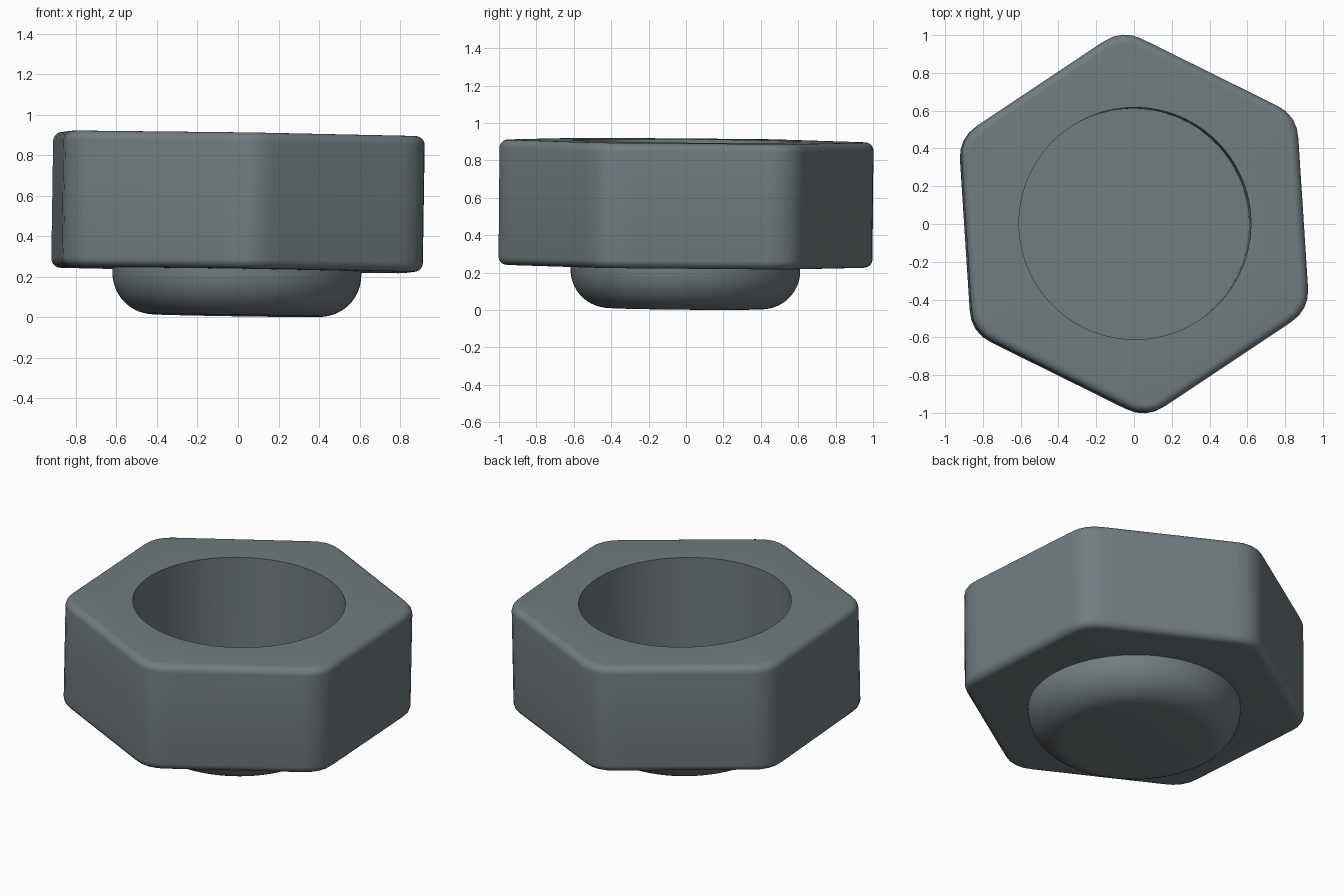
import bpy, bmesh
from math import sin, cos, pi, sqrt, radians, atan2

if "Cube" in bpy.data.objects:
    bpy.data.objects.remove(bpy.data.objects["Cube"])

SEG = 120
PIVOT = 0.57
HOLE = 0.614
TOP, BOTTOM = 0.904, 0.234
TWIST = radians(93.7)

# Dark blue-grey metal
steel = bpy.data.materials.new("dark_steel")
steel.diffuse_color = (0.167, 0.2, 0.213, 1)
steel.use_nodes = True
steel.node_tree.nodes["Principled BSDF"].inputs["Base Color"].default_value = steel.diffuse_color


def hex_ring(inset):
    # Rounded hexagon radius as a function of angle
    ap, r = 0.893 - inset, 0.19 - inset
    d = ap / cos(pi / 6) - r / cos(pi / 6)
    tangent = atan2(r * sin(pi / 6), d + r * cos(pi / 6))

    def radius(i):
        phi = abs((i * 2 * pi / SEG + pi / 6) % (pi / 3) - pi / 6)
        if phi < tangent:
            return d * cos(phi) + sqrt(r * r - (d * sin(phi)) ** 2)
        return ap / cos(pi / 6 - phi)
    return radius


def build(name, rings, closed):
    # Stack of (radius function, z) rings joined into a surface
    bm = bmesh.new()
    loops = []
    for f, z in rings:
        loops.append([bm.verts.new((f(i) * cos(i * 2 * pi / SEG + TWIST),
                                    f(i) * sin(i * 2 * pi / SEG + TWIST), z - PIVOT))
                      for i in range(SEG)])
    pairs = list(zip(loops, loops[1:]))
    if closed:
        pairs.append((loops[-1], loops[0]))
    else:
        bm.faces.new(loops[0])
        bm.faces.new(loops[-1])
    for a, b in pairs:
        for i in range(SEG):
            j = (i + 1) % SEG
            bm.faces.new((a[i], a[j], b[j], b[i]))
    bmesh.ops.recalc_face_normals(bm, faces=bm.faces)
    me = bpy.data.meshes.new(name)
    bm.to_mesh(me)
    bm.free()
    me.materials.append(steel)
    ob = bpy.data.objects.new(name, me)
    bpy.context.collection.objects.link(ob)
    # Slight lean shared by both parts
    ob.location = (0, 0, PIVOT)
    ob.rotation_euler = (-0.009, 0.0155, 0)
    bpy.ops.object.select_all(action='DESELECT')
    ob.select_set(True)
    bpy.context.view_layer.objects.active = ob
    bpy.ops.object.shade_smooth_by_angle(angle=radians(35))
    return ob


def circle(r):
    return lambda i: r


# Hexagonal nut with filleted rims and a straight bore
B, N = 0.045, 6
rings = [(circle(HOLE), BOTTOM)]
arc = [(B * (1 - sin(k * pi / 2 / N)), B * (1 - cos(k * pi / 2 / N))) for k in range(N + 1)]
rings += [(hex_ring(o), BOTTOM + h) for o, h in arc]
rings += [(hex_ring(o), TOP - h) for o, h in reversed(arc)]
rings += [(circle(HOLE), TOP)]
build("hex_nut", rings, True)

# Rounded plug closing the bore underneath
F, Z0, M = 0.205, 0.008, 14
plug = [(circle(HOLE - F + F * sin(k * pi / 2 / M)), Z0 + F * (1 - cos(k * pi / 2 / M)))
        for k in range(M + 1)]
plug += [(circle(HOLE), BOTTOM)]
build("rounded_plug", plug, False)
